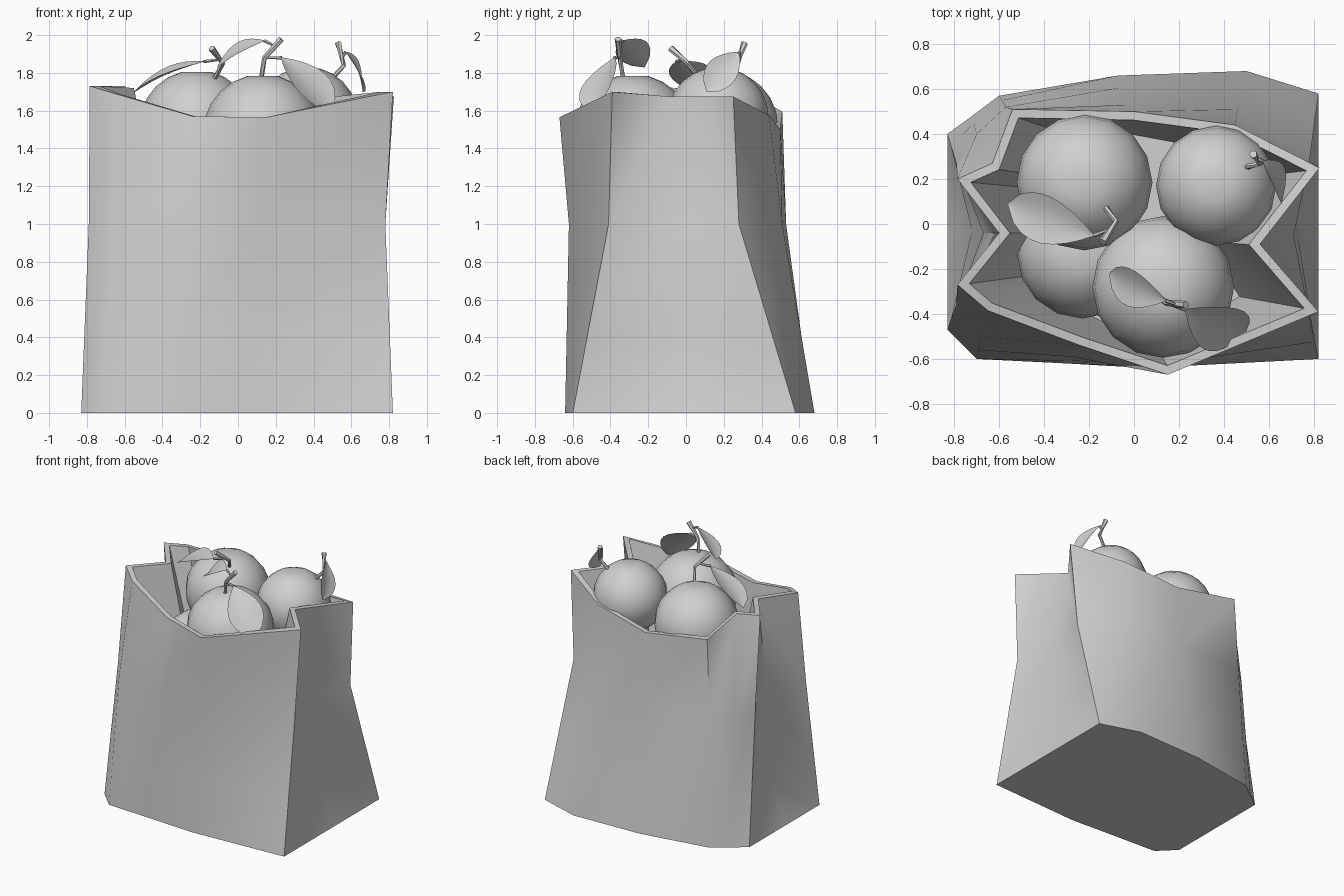
import bpy, bmesh, math
from mathutils import Vector

cube = bpy.data.objects.get("Cube")
if cube:
    bpy.data.objects.remove(cube, do_unlink=True)

# One plain colour for every part
grey = bpy.data.materials.new("plain_grey")
grey.use_nodes = True
shade = (0.63, 0.63, 0.63, 1)
grey.diffuse_color = shade
grey.node_tree.nodes["Principled BSDF"].inputs["Base Color"].default_value = shade


def finish(bm, name, angle=40):
    """Turn a bmesh into a named smooth object with sharp edges above an angle."""
    mesh = bpy.data.meshes.new(name)
    bm.to_mesh(mesh)
    bm.free()
    mesh.materials.append(grey)
    obj = bpy.data.objects.new(name, mesh)
    bpy.context.collection.objects.link(obj)
    for face in mesh.polygons:
        face.use_smooth = True
    mesh.set_sharp_from_angle(angle=math.radians(angle))


def inset(points, distance):
    """Move a counter-clockwise outline inward in plan, keeping its heights."""
    result = []
    for i, p in enumerate(points):
        before = (p - points[i - 1]).xy.normalized()
        after = (points[(i + 1) % len(points)] - p).xy.normalized()
        n1, n2 = Vector((-before.y, before.x)), Vector((-after.y, after.x))
        move = (n1 + n2) * distance / max(.5, 1 + n1.dot(n2))
        result.append(p + move.to_3d())
    return result


def make_bag():
    """Paper bag lofted up from the floor, over the rim and down into the hollow."""
    # Each column: rim, middle and floor point, then the fold apex of a gusset
    columns = [
        ((-.785, -.27, 1.73), (-.79, -.36), (-.83, -.47)),   # right front fold
        ((-.65, -.385, 1.69), (-.68, -.5), (-.7, -.6)),
        ((-.24, -.54, 1.57), (-.28, -.59), (-.3, -.62)),
        ((.15, -.67, 1.565), (.1, -.62), (.05, -.64)),       # front middle
        ((.82, -.39, 1.7), (.78, -.41), (.82, -.6)),         # left front fold
        ((.56, -.09, 1.675), (.71, -.05), (.82, 0), (.72, 0, .41)),
        ((.825, .25, 1.675), (.78, .28), (.82, .58)),        # left back fold
        ((.45, .44, 1.575), (.46, .51), (.5, .68)),
        ((0, .5, 1.5), (-.03, .53), (-.07, .66)),            # back middle
        ((-.54, .51, 1.595), (-.57, .52), (-.6, .57)),
        ((-.63, .27, 1.73), (-.7, .4), (-.72, .48)),
        ((-.785, .2, 1.73), (-.79, .27), (-.83, .4)),        # right back fold
        ((-.6, -.04, 1.72), (-.67, -.04), (-.83, -.03), (-.72, -.03, .3)),
    ]
    outlines = [[], [], [], []]
    for rim, middle, floor, *apex in columns:
        mid, low = Vector((*middle, 1)), Vector((*floor, 0))
        knee = Vector(apex[0]) if apex else low.lerp(mid, .4)
        for outline, point in zip(outlines, (low, knee, mid, Vector(rim))):
            outline.append(point)
    # Inner lip, then walls that close in sideways beneath the fruit
    lip = inset(outlines[-1], .038)
    hollow = [Vector((p.x * .62, p.y * .86, .75)) for p in lip]
    outlines += [lip, hollow]

    bm = bmesh.new()
    rings = [[bm.verts.new(p) for p in outline] for outline in outlines]
    count = len(columns)
    for lower, upper in zip(rings, rings[1:]):
        for i in range(count):
            j = (i + 1) % count
            a, b, c, d = lower[i], lower[j], upper[j], upper[i]
            # Diagonals run from the corner folds up to the gusset crease
            if len(columns[i]) > 3:
                bm.faces.new((a, b, d))
                bm.faces.new((b, c, d))
            else:
                bm.faces.new((a, b, c))
                bm.faces.new((a, c, d))
    bm.faces.new(rings[0][::-1])
    bm.faces.new(rings[-1])
    finish(bm, "paper_bag", 38)


def make_fruit(name, centre, radius):
    """Round fruit, slightly flattened, with a small dimple on top."""
    bm = bmesh.new()
    bmesh.ops.create_uvsphere(bm, u_segments=16, v_segments=12, radius=radius)
    for v in bm.verts:
        if math.hypot(v.co.x, v.co.y) < radius * .05:
            v.co.z *= .95
        v.co.z *= .98
        v.co += Vector(centre)
    finish(bm, name, 60)


def make_stem(name, points, radius=.013):
    """Six-sided twig that flares at its cut end."""
    bm = bmesh.new()
    points = [Vector(p) for p in points]
    rings = []
    for i, p in enumerate(points):
        along = points[min(i + 1, len(points) - 1)] - points[max(i - 1, 0)]
        turn = along.to_track_quat('Z', 'Y')
        size = radius * (1.4 if i == len(points) - 1 else 1)
        rings.append([])
        for k in range(6):
            a = k * math.pi / 3
            offset = Vector((math.cos(a), math.sin(a), 0)) * size
            rings[-1].append(bm.verts.new(p + turn @ offset))
    for a, b in zip(rings, rings[1:]):
        for k in range(6):
            n = (k + 1) % 6
            bm.faces.new((a[k], a[n], b[n], b[k]))
    bm.faces.new(rings[0][::-1])
    bm.faces.new(rings[-1])
    finish(bm, name)


def make_leaf(name, base, tip, facing, width, arch=.02):
    """Blunt-tipped leaf, arched along its length and cupped across."""
    base, tip, facing = Vector(base), Vector(tip), Vector(facing)
    along = tip - base
    side = facing.cross(along).normalized()
    up = along.cross(side).normalized()
    bm = bmesh.new()
    rows, steps = [], 8
    for i in range(steps + 1):
        t = i / steps
        half = width / 2 * max(.04, math.sin(math.pi * t ** 1.25) ** .65 if 0 < t < 1 else 0)
        spine = base + along * t + up * arch * math.sin(math.pi * t)
        rows.append([bm.verts.new(spine + side * half * s + up * half * .2 * s * s)
                     for s in (-1, -.5, 0, .5, 1)])
    for a, b in zip(rows, rows[1:]):
        for k in range(4):
            bm.faces.new((a[k], a[k + 1], b[k + 1], b[k]))
    finish(bm, name, 60)


make_bag()

make_fruit("back_right_fruit", (-.22, .185, 1.52), .302)
make_fruit("back_left_fruit", (.365, .17, 1.57), .267)
make_fruit("front_fruit", (.13, -.28, 1.485), .315)
make_fruit("lower_fruit", (-.23, -.13, 1.18), .29)

# Twigs on the three upper fruits
make_stem("back_right_stem", [(-.13, .08, 1.76), (-.08, .01, 1.85), (-.14, -.08, 1.93)])
make_stem("front_stem", [(.12, -.33, 1.75), (.14, -.35, 1.88), (.23, -.36, 1.98)])
make_stem("back_left_stem", [(.49, .25, 1.76), (.56, .27, 1.84), (.53, .31, 1.96)])

# Leaves, each joined to its twig by a thin stalk
leaves = [
    ("back_right_leaf", (-.1, -.02, 1.87), (-.18, -.05, 1.86), (-.56, .09, 1.69), (-.2, -.2, 1), .22),
    ("front_upper_leaf", (.18, -.355, 1.95), (.14, -.34, 1.97), (-.11, -.22, 1.83), (-.5, -.4, 1), .18),
    ("front_lower_leaf", (.14, -.35, 1.88), (.23, -.38, 1.88), (.49, -.49, 1.59), (.33, -.49, .47), .25),
    ("back_left_leaf", (.55, .29, 1.88), (.57, .28, 1.91), (.66, .11, 1.7), (1, .1, .4), .17),
]
for name, joint, base, tip, facing, width in leaves:
    make_stem(name + "_stalk", [joint, base], .007)
    make_leaf(name, base, tip, facing, width)
